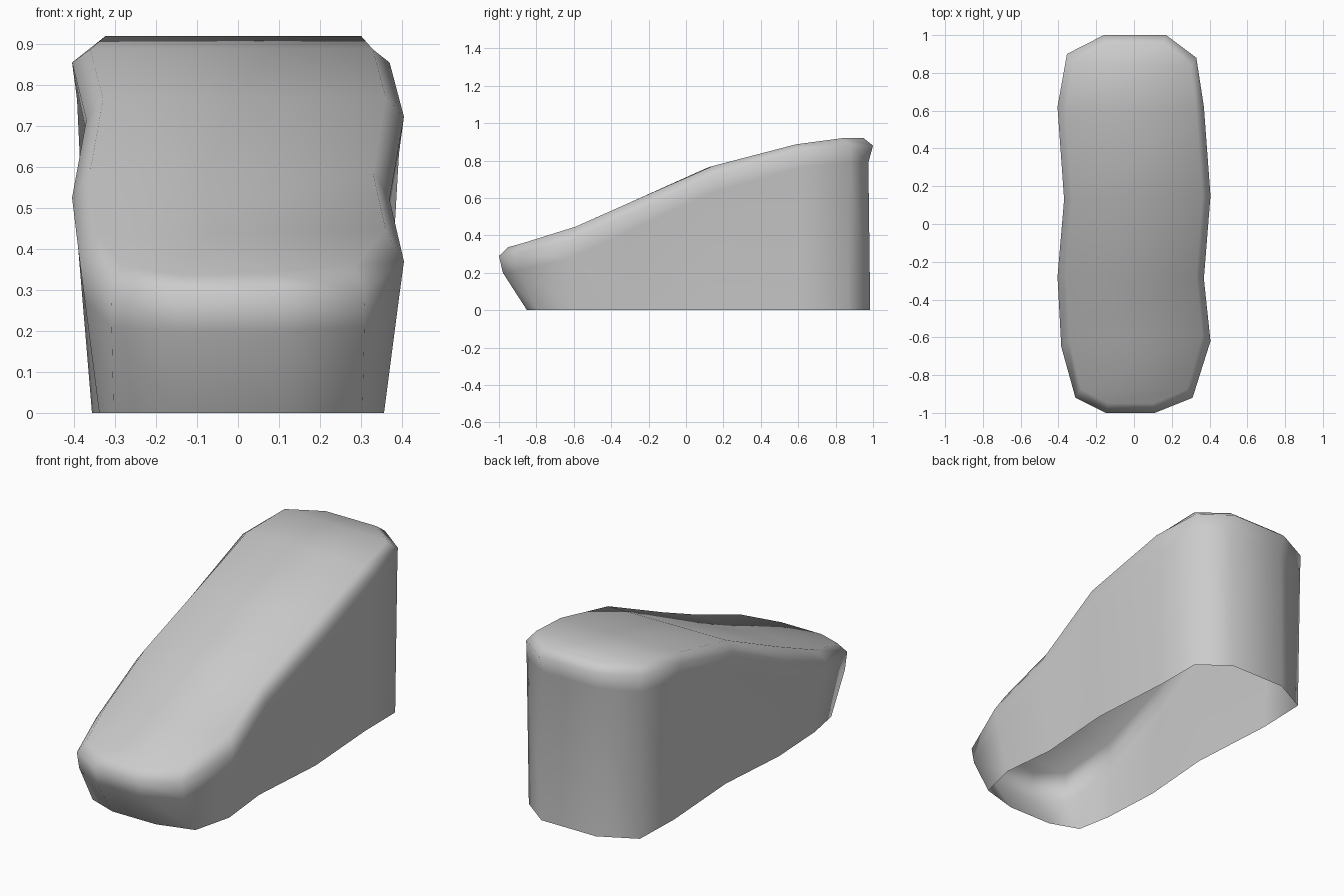
import bpy, bmesh

if "Cube" in bpy.data.objects:
    bpy.data.objects.remove(bpy.data.objects["Cube"])

# Widest outline at each station, front to back: left x, left y, right x, right y
stations = [
    (-0.15, -1.00, 0.11, -1.00),
    (-0.31, -0.92, 0.31, -0.92),
    (-0.385, -0.65, 0.405, -0.62),
    (-0.405, -0.28, 0.37, -0.29),
    (-0.37, 0.13, 0.405, 0.15),
    (-0.405, 0.62, 0.37, 0.62),
    (-0.355, 0.90, 0.33, 0.88),
    (-0.16, 1.00, 0.17, 1.00),
]
# Side profile of the sloping top, and of the rim just below it
top_profile = [(-1, 0.325), (-0.94, 0.34), (-0.65, 0.42), (-0.28, 0.585), (0.12, 0.765),
               (0.60, 0.89), (0.80, 0.92), (1, 0.92)]
rim_profile = [(-1, 0.29), (-0.92, 0.30), (-0.63, 0.365), (-0.28, 0.525), (0.14, 0.72),
               (0.62, 0.855), (0.9, 0.88), (1, 0.88)]


def height(profile, y):
    for (y0, z0), (y1, z1) in zip(profile, profile[1:]):
        if y <= y1:
            return z0 + (z1 - z0) * (y - y0) / (y1 - y0)
    return profile[-1][1]


def column(x, y):
    """Ring points from the top edge down to the open base."""
    end = abs(y) > 0.85
    rim = height(rim_profile, y)
    ty = y * 0.95
    top = (x * (0.91 if end else 0.89), ty, height(top_profile, ty))
    bx = x * (0.98 if end else 0.88)
    by = y * 0.985
    if y < -0.5:
        by = y + 0.15 * (-0.5 - y) / 0.5
    low = (x + (bx - x) * 0.25, min(y + (by - y) * 0.14, 0.975), rim - 0.09)
    return [top, (x, y, rim), low, (bx, by, 0)]


bm = bmesh.new()
left = [[bm.verts.new(p) for p in column(s[0], s[1])] for s in stations]
right = [[bm.verts.new(p) for p in column(s[2], s[3])] for s in stations]

# Walls around the loop
loop = right + left[::-1]
for i, a in enumerate(loop):
    b = loop[(i + 1) % len(loop)]
    for k in range(3):
        bm.faces.new((a[k], a[k + 1], b[k + 1], b[k]))
# Sloping top, left to right strips
for i in range(len(stations) - 1):
    bm.faces.new((left[i][0], right[i][0], right[i + 1][0], left[i + 1][0]))
bmesh.ops.recalc_face_normals(bm, faces=bm.faces)
for f in bm.faces:
    f.smooth = True

mesh = bpy.data.meshes.new("wedge_shell")
bm.to_mesh(mesh)
bm.free()
obj = bpy.data.objects.new("wedge_shell", mesh)
bpy.context.collection.objects.link(obj)
